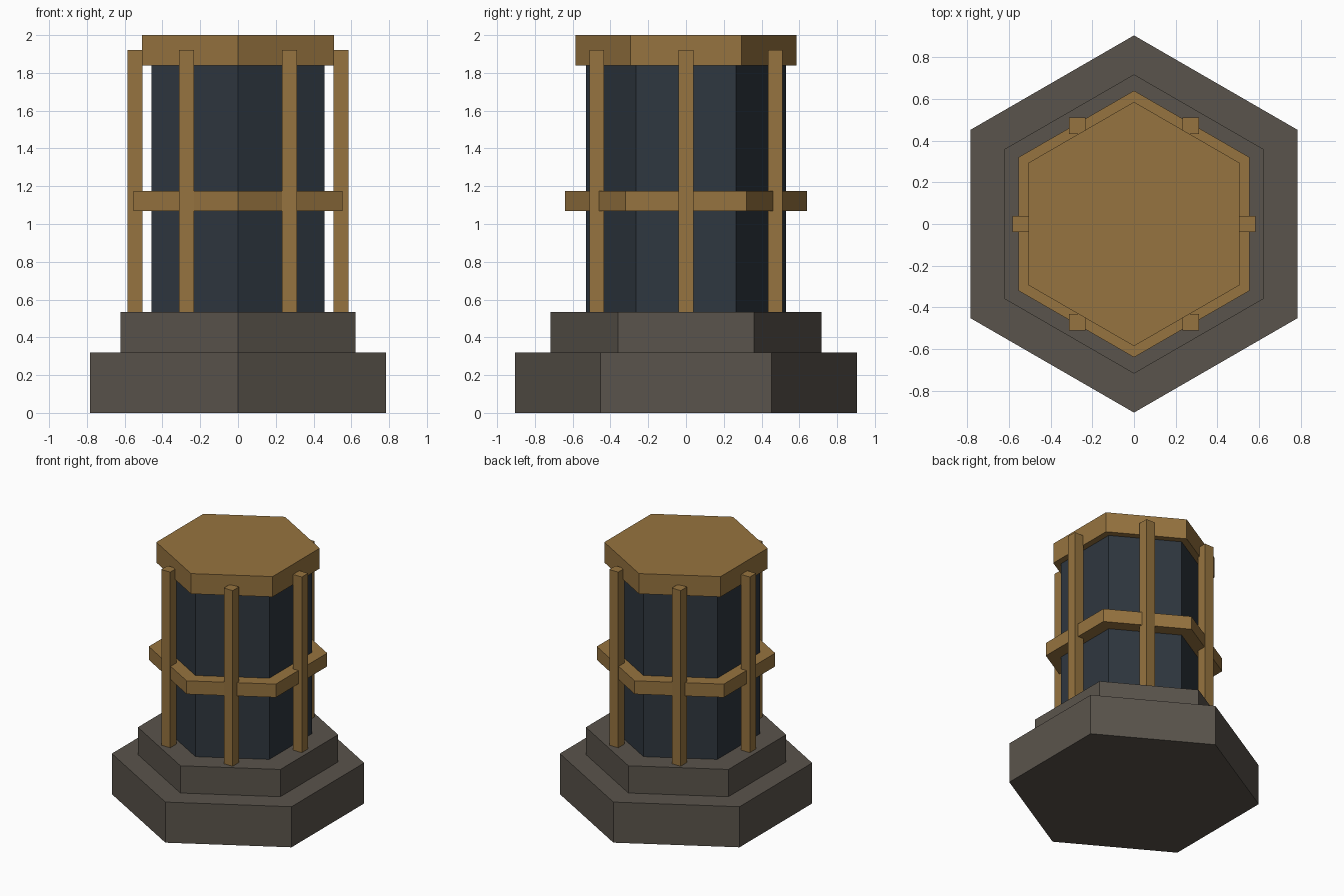
import bpy, math

if "Cube" in bpy.data.objects:
    bpy.data.objects.remove(bpy.data.objects["Cube"])


def material(name, rgb):
    m = bpy.data.materials.new(name)
    m.diffuse_color = (*rgb, 1)
    m.use_nodes = True
    m.node_tree.nodes["Principled BSDF"].inputs["Base Color"].default_value = m.diffuse_color
    return m


stone = material("dark stone", (0.102, 0.088, 0.072))
wood = material("brown wood", (0.305, 0.173, 0.050))
slate = material("blue black panel", (0.028, 0.038, 0.050))


def hexagon(name, radius, z0, z1, mat):
    # hexagonal prism with corners on +y and -y
    bpy.ops.mesh.primitive_cylinder_add(vertices=6, radius=radius, depth=z1 - z0,
                                        location=(0, 0, (z0 + z1) / 2))
    ob = bpy.context.object
    ob.name = name
    ob.data.materials.append(mat)


# stepped base
hexagon("lower_base", 0.905, 0, 0.32, stone)
hexagon("upper_base", 0.718, 0.32, 0.535, stone)

# dark body, middle band and cap
hexagon("body", 0.53, 0.535, 1.84, slate)
hexagon("middle_band", 0.64, 1.07, 1.175, wood)
hexagon("cap", 0.586, 1.84, 2.0, wood)

# one upright post in front of each face, all square to the axes
for i in range(6):
    a = math.radians(60 * i)
    bpy.ops.mesh.primitive_cube_add(
        size=1, location=(0.545 * math.cos(a), 0.545 * math.sin(a), (0.535 + 1.92) / 2))
    post = bpy.context.object
    post.name = f"post_{i + 1}"
    post.scale = (0.078, 0.078, 1.92 - 0.535)
    post.data.materials.append(wood)
